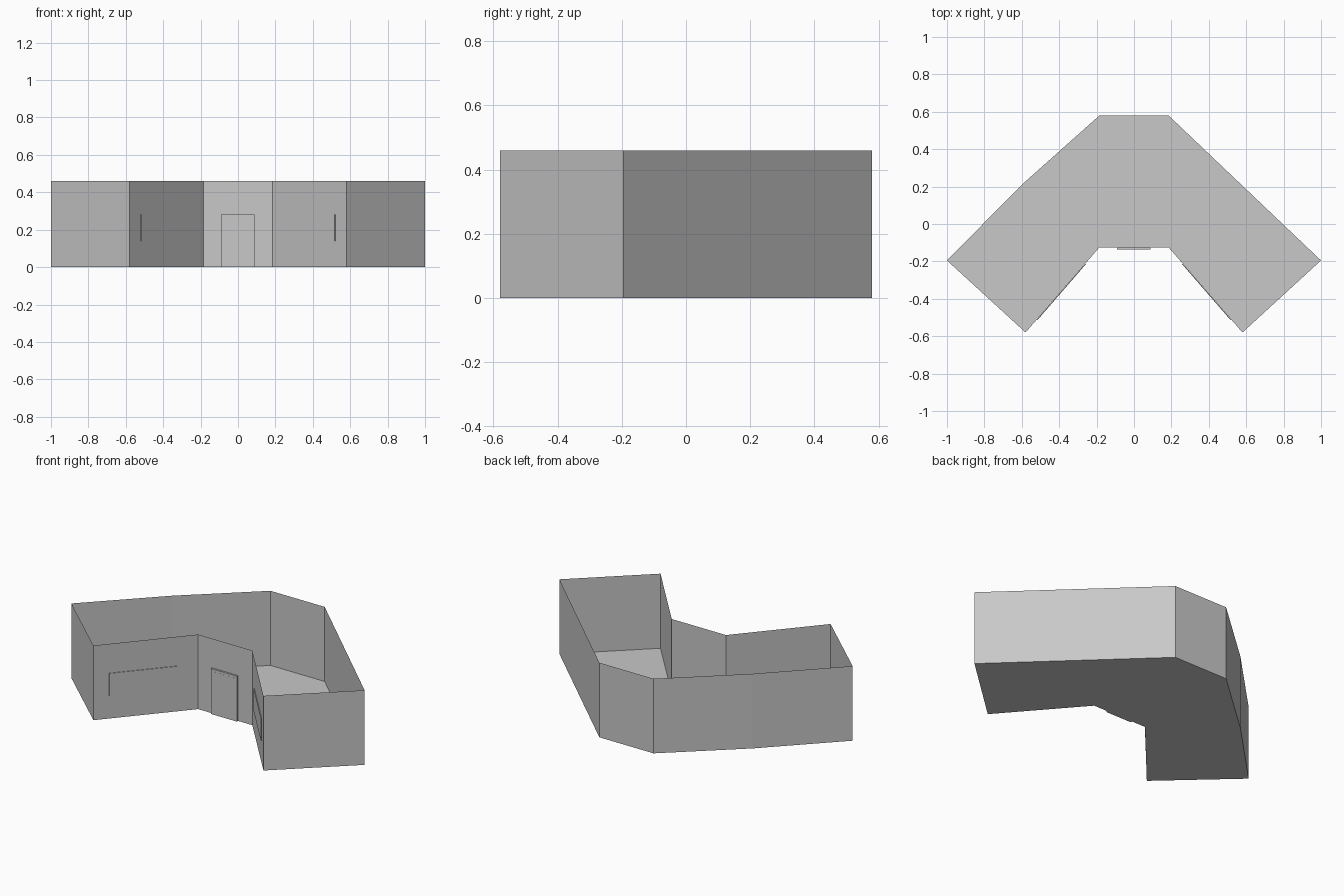
import bpy
from math import atan2, hypot
from mathutils import Matrix

cube = bpy.data.objects.get("Cube")
if cube:
    bpy.data.objects.remove(cube, do_unlink=True)

HEIGHT = 0.46

# One plain grey for everything
grey = bpy.data.materials.new("plain_grey")
grey.use_nodes = True
COLOUR = (0.58, 0.58, 0.58, 1)
grey.diffuse_color = COLOUR
grey.node_tree.nodes["Principled BSDF"].inputs["Base Color"].default_value = COLOUR


def add_object(name, verts, faces):
    mesh = bpy.data.meshes.new(name)
    mesh.from_pydata(verts, [], faces)
    mesh.materials.append(grey)
    obj = bpy.data.objects.new(name, mesh)
    bpy.context.collection.objects.link(obj)
    return obj


def wall_panel(name, start, end, bottom, top, depth):
    """Thin box standing on the right-hand side of the line start -> end."""
    dx, dy = end[0] - start[0], end[1] - start[1]
    length = hypot(dx, dy)
    verts = [(x, y, z) for z in (bottom, top)
             for x, y in ((0, -depth), (length, -depth), (length, 0), (0, 0))]
    sides = [(i, (i + 1) % 4, (i + 1) % 4 + 4, i + 4) for i in range(4)]
    obj = add_object(name, verts, sides + [(3, 2, 1, 0), (4, 5, 6, 7)])
    obj.data.transform(Matrix.Translation((*start, 0)) @ Matrix.Rotation(atan2(dy, dx), 4, "Z"))
    return obj


# Room plan, counter-clockwise
plan = [(-0.58, -0.58), (-0.185, -0.125), (0.185, -0.125), (0.58, -0.58), (1, -0.195),
        (0.185, 0.58), (-0.185, 0.58), (-0.6, 0.21), (-1, -0.195)]
n = len(plan)

# Floor and open-topped sheet walls
add_object("floor", [(x, y, 0) for x, y in plan], [tuple(range(n))])
add_object("walls", [(x, y, z) for z in (0, HEIGHT) for x, y in plan],
           [(i, (i + 1) % n, (i + 1) % n + n, i + n) for i in range(n)])

# Door with a shallow upper panel
wall_panel("door", (-0.09, -0.125), (0.088, -0.125), 0, 0.28, 0.011)
wall_panel("door_panel", (-0.075, -0.136), (0.073, -0.136), 0.13, 0.265, 0.0005)

# Wide windows on the two inner wing walls
wall_panel("left_window", (0.26, -0.212), (0.52, -0.512), 0.14, 0.28, 0.004)
wall_panel("right_window", (-0.52, -0.512), (-0.26, -0.212), 0.14, 0.28, 0.004)
